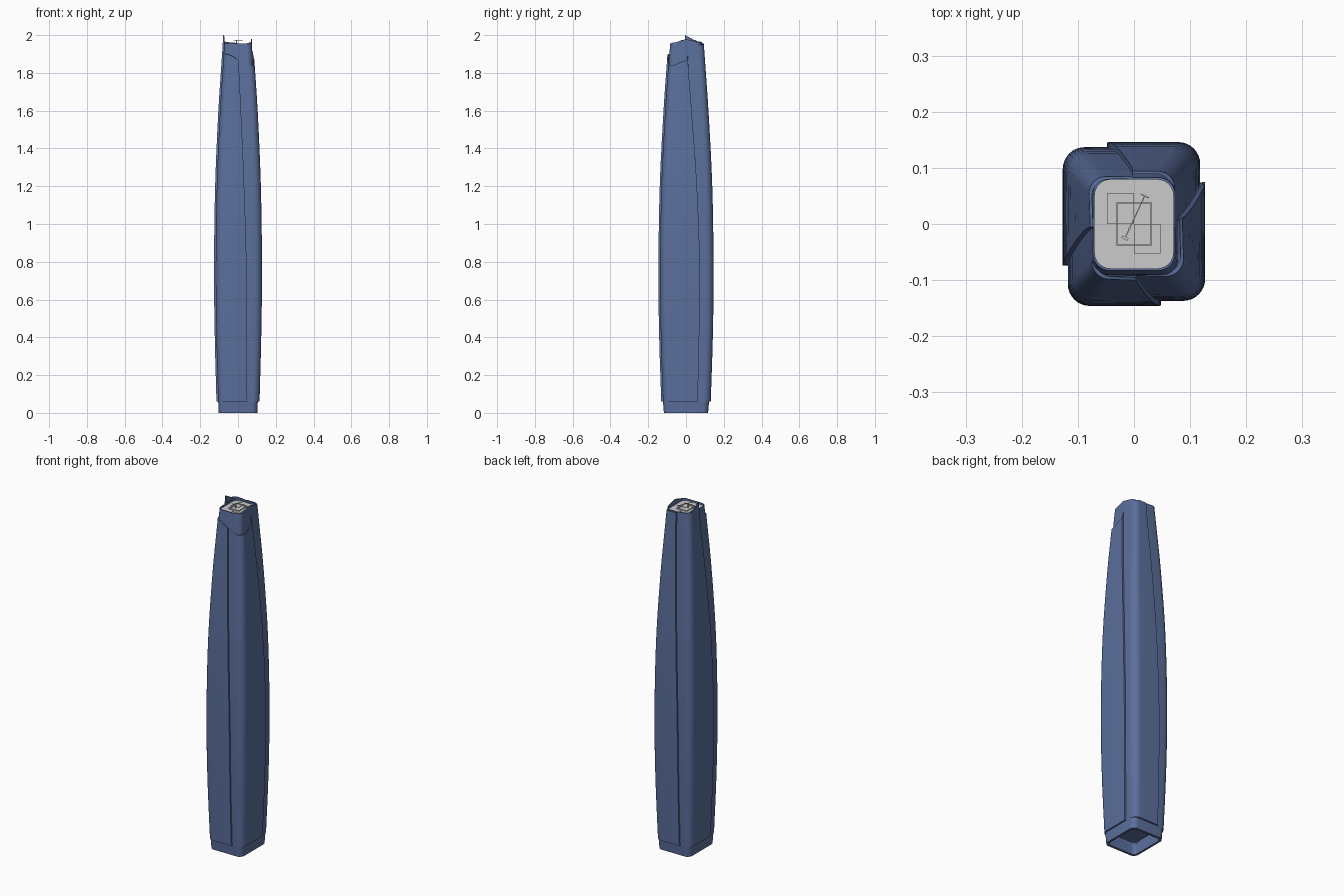
import bpy, bmesh, math
from mathutils import Vector

if "Cube" in bpy.data.objects:
    bpy.data.objects.remove(bpy.data.objects["Cube"])


def material(name, color):
    m = bpy.data.materials.new(name)
    m.use_nodes = True
    m.diffuse_color = (*color, 1)
    m.node_tree.nodes["Principled BSDF"].inputs["Base Color"].default_value = (*color, 1)
    return m


BLUE = material("facade blue", (0.105, 0.16, 0.335))
GREY = material("roof grey", (0.6, 0.6, 0.6))
ARC = 8

# z, outer half width, outer half depth, front seam x, side seam y
PROFILE = [
    (0.06, 0.114, 0.131, 0.049, 0.062),
    (0.40, 0.123, 0.142, 0.048, 0.070),
    (0.75, 0.127, 0.146, 0.046, 0.074),
    (1.20, 0.121, 0.139, 0.033, 0.058),
    (1.60, 0.104, 0.119, 0.016, 0.030),
    (1.86, 0.087, 0.101, 0.004, 0.010),
    (2.00, 0.078, 0.091, 0.002, 0.005),
]


def profile(z):
    """Smoothly interpolate the tower profile at height z."""
    n = len(PROFILE)
    i = next((k for k in range(n - 2) if z <= PROFILE[k + 1][0]), n - 2)
    a, b = PROFILE[i], PROFILE[i + 1]
    p, q = PROFILE[max(i - 1, 0)], PROFILE[min(i + 2, n - 1)]
    h = b[0] - a[0]
    t = (z - a[0]) / h
    out = []
    for c in range(1, 5):
        m0 = (b[c] - p[c]) / (b[0] - p[0]) * h
        m1 = (q[c] - a[c]) / (q[0] - a[0]) * h
        out.append((2*t**3 - 3*t*t + 1) * a[c] + (t**3 - 2*t*t + t) * m0
                   + (3*t*t - 2*t**3) * b[c] + (t**3 - t*t) * m1)
    return out


def pinwheel(hx, hy, sx, sy, step, r):
    """Rounded rectangle of four corner shells; each one overlaps the next by step."""
    first = [(-hx + step, -sy)]
    second = [(sx, -hy + step)]
    for i in range(ARC + 1):
        a = math.pi / 2 * i / ARC
        first.append((-hx + step + r - r * math.cos(a), -hy + r - r * math.sin(a)))
        second.append((hx - r + r * math.sin(a), -hy + step + r - r * math.cos(a)))
    first.append((sx, -hy))
    second.append((hx, sy))
    half = first + second
    return half + [(-x, -y) for x, y in half]


def per_shell(heights):
    """Spread (start, corner, corner, end) heights over the loop, shell by shell."""
    out = []
    for start, c0, c1, end in heights:
        out += [start] + [c0 + (c1 - c0) * i / ARC for i in range(ARC + 1)] + [end]
    return out


def loft(name, rings, mat, cap_start=False, cap_end=False):
    bm = bmesh.new()
    loops = [[bm.verts.new(p) for p in ring] for ring in rings]
    n = len(loops[0])
    for a, b in zip(loops, loops[1:]):
        for i in range(n):
            j = (i + 1) % n
            bm.faces.new((a[i], a[j], b[j], b[i]))
    if cap_start:
        bm.faces.new(loops[0][::-1])
    if cap_end:
        bm.faces.new(loops[-1])
    return finish(name, bm, mat)


def finish(name, bm, mat):
    bmesh.ops.remove_doubles(bm, verts=bm.verts, dist=1e-6)
    mesh = bpy.data.meshes.new(name)
    bm.to_mesh(mesh)
    bm.free()
    mesh.materials.append(mat)
    ob = bpy.data.objects.new(name, mesh)
    bpy.context.collection.objects.link(ob)
    bpy.ops.object.select_all(action="DESELECT")
    ob.select_set(True)
    bpy.context.view_layer.objects.active = ob
    bpy.ops.object.shade_smooth_by_angle(angle=math.radians(30))
    return ob


def flat(hx, hy, r, z):
    return [(x, y, z) for x, y in pinwheel(hx, hy, 0, 0, 0, r)]


# Facade: four overlapping corner shells with tops at different heights
STEP = 0.009
tops = per_shell([(1.905, 1.905, 1.895, 1.868), (1.866, 1.842, 1.842, 1.872),
                  (1.925, 1.945, 1.955, 1.955), (1.958, 1.962, 1.968, 2.0)])


def shell_point(i, z, inset=0.0):
    hx, hy, sx, sy = profile(z)
    r = 0.03 + 0.2 * (hx - 0.08)
    x, y = pinwheel(hx - inset, hy - inset, sx, sy, STEP, r)[i]
    return (x, y, z)


LEVELS = 20
rings = [[shell_point(i, 0.06 + (top - 0.06) * k / LEVELS) for i, top in enumerate(tops)]
         for k in range(LEVELS + 1)]
rings.append([shell_point(i, top, 0.005) for i, top in enumerate(tops)])
rings.append([shell_point(i, 1.83, 0.012) for i in range(len(tops))])
under = [(x * 0.85, y * 0.85, z) for x, y, z in rings[0]]
loft("facade_shells", [under] + rings, BLUE)

# Plinth: recessed hollow foot
loft("plinth", [flat(0.09, 0.103, 0.02, 0.07), flat(0.09, 0.103, 0.02, 0),
                flat(0.102, 0.117, 0.03, 0), flat(0.105, 0.122, 0.032, 0.062)],
     BLUE, cap_start=True)

# Crown: parapet wall that rises on one side
rim = per_shell([(1.956,) * 4, (1.956, 1.956, 1.962, 1.979),
                 (1.979, 1.965, 1.956, 1.956), (1.956,) * 4])


def rim_ring(hx, hy, r):
    return [(x, y, z) for (x, y), z in zip(pinwheel(hx, hy, 0, 0, 0, r), rim)]


loft("crown_parapet", [flat(0.080, 0.093, 0.03, 1.80), flat(0.077, 0.090, 0.03, 1.88),
                       rim_ring(0.073, 0.083, 0.03), rim_ring(0.070, 0.079, 0.028),
                       flat(0.070, 0.079, 0.028, 1.93)], BLUE)

# Roof deck
loft("roof_deck", [flat(0.0705, 0.0795, 0.028, 1.935), flat(0.0705, 0.0795, 0.028, 1.946)],
     GREY, cap_start=True, cap_end=True)


def box(name, x0, x1, y0, y1, z0, z1):
    bm = bmesh.new()
    bmesh.ops.create_cube(bm, size=1)
    for v in bm.verts:
        v.co = Vector((x0 + (v.co.x + 0.5) * (x1 - x0), y0 + (v.co.y + 0.5) * (y1 - y0),
                       z0 + (v.co.z + 0.5) * (z1 - z0)))
    return finish(name, bm, GREY)


# Rooftop plant
box("roof_unit_back", -0.048, 0, 0, 0.055, 1.94, 1.949)
box("roof_unit_front", 0, 0.047, -0.053, 0, 1.94, 1.949)
for s in (-1, 1):
    side = "left" if s > 0 else "right"
    box("roof_curb_" + side, s * 0.031 - 0.0015, s * 0.031 + 0.0015, -0.038, 0.038, 1.94, 1.953)
    box("roof_curb_end_" + side, -0.031, 0.031, s * 0.037 - 0.0015, s * 0.037 + 0.0015, 1.94, 1.953)

# Maintenance crane: mast, arm and cross bars
box("crane_mast", -0.0095, -0.0065, -0.0095, -0.0065, 1.94, 1.974)
tilt = math.radians(65)
for name, along, length, width in (("crane_arm", 0.025, 0.08, 0.002),
                                   ("crane_counterweight", -0.019, 0.005, 0.012),
                                   ("crane_cross_bar", 0.064, 0.002, 0.016)):
    ob = box(name, -length / 2, length / 2, -width / 2, width / 2, -0.0015, 0.0015)
    ob.rotation_euler.z = tilt
    ob.location = (-0.008 + along * math.cos(tilt), -0.008 + along * math.sin(tilt), 1.973)
